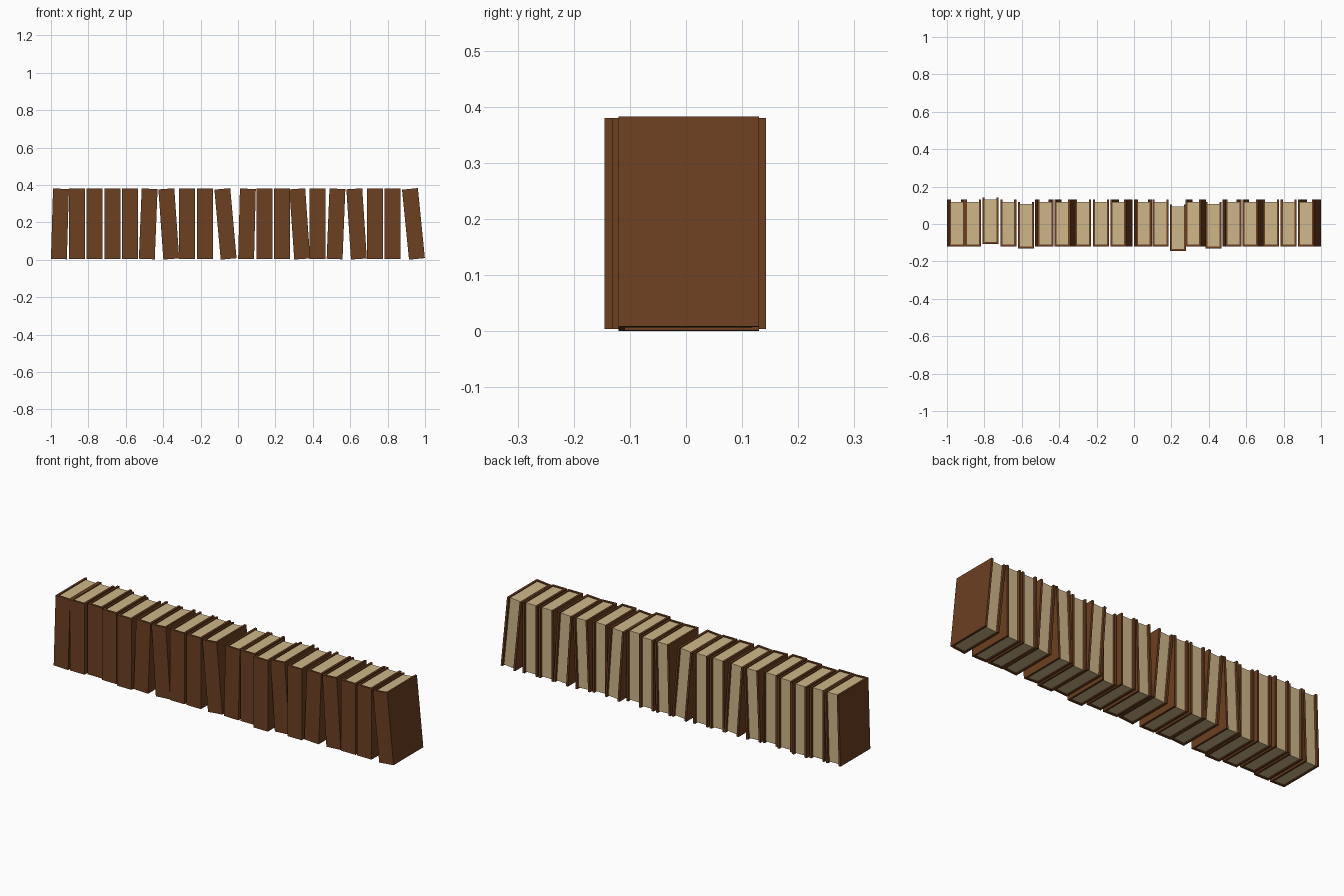
import bpy, bmesh
from mathutils import Matrix

if "Cube" in bpy.data.objects:
    bpy.data.objects.remove(bpy.data.objects["Cube"])

W, D, H = 0.085, 0.25, 0.376      # book size
T = 0.011                         # cover thickness
ZC = 0.1915                       # height of book centres


def material(name, color):
    m = bpy.data.materials.new(name)
    m.diffuse_color = (*color, 1)
    m.use_nodes = True
    m.node_tree.nodes["Principled BSDF"].inputs["Base Color"].default_value = m.diffuse_color
    return m


leather = material("brown_cover", (0.15, 0.05, 0.015))
paper = material("cream_paper", (0.62, 0.47, 0.25))


def box(bm, x0, x1, y0, y1, z0, z1):
    m = Matrix.Translation(((x0 + x1) / 2, (y0 + y1) / 2, (z0 + z1) / 2))
    m = m @ Matrix.Diagonal((x1 - x0, y1 - y0, z1 - z0, 1))
    bmesh.ops.create_cube(bm, size=1, matrix=m)


def mesh(bm, name, mat):
    me = bpy.data.meshes.new(name)
    bm.to_mesh(me)
    bm.free()
    me.materials.append(mat)
    return me


# cover: U-shaped profile (spine at the front, open at the back), extruded upwards
bm = bmesh.new()
w, d, i = W / 2, D / 2, W / 2 - T
outline = [(-w, -d), (w, -d), (w, d), (i, d), (i, -d + T), (-i, -d + T), (-i, d), (-w, d)]
face = bm.faces.new([bm.verts.new((x, y, -H / 2)) for x, y in outline])
ext = bmesh.ops.extrude_face_region(bm, geom=[face], use_keep_orig=True)
bmesh.ops.translate(bm, vec=(0, 0, H),
                    verts=[v for v in ext["geom"] if isinstance(v, bmesh.types.BMVert)])
bmesh.ops.recalc_face_normals(bm, faces=bm.faces)
cover_mesh = mesh(bm, "book_cover", leather)

# page block, slightly inset at top, bottom and back
bm = bmesh.new()
box(bm, -i, i, -d + T, d - 0.012, -H / 2 + 0.005, H / 2 - 0.005)
page_mesh = mesh(bm, "book_pages", paper)

# (centre x, lean in radians, depth offset) for each book
books = [
    (-0.952, 0.03, 0), (-0.861, 0, 0), (-0.767, 0, 0.013), (-0.672, 0, 0), (-0.577, 0, -0.012),
    (-0.480, 0.04, 0), (-0.370, -0.07, 0), (-0.273, 0, 0), (-0.176, 0, 0), (-0.067, -0.09, 0),
    (0.048, 0.025, 0), (0.142, 0, 0), (0.235, 0, -0.025), (0.330, -0.07, 0), (0.425, 0, -0.012),
    (0.524, 0.04, 0), (0.634, -0.065, 0), (0.733, 0, 0), (0.827, 0, 0), (0.938, -0.1, 0),
]
for n, (x, lean, dy) in enumerate(books, 1):
    for name, me in (("book_cover", cover_mesh), ("book_pages", page_mesh)):
        ob = bpy.data.objects.new(f"{name}_{n:02d}", me)
        ob.location = (x, 0.005 + dy, ZC)
        ob.rotation_euler.y = lean
        bpy.context.collection.objects.link(ob)
